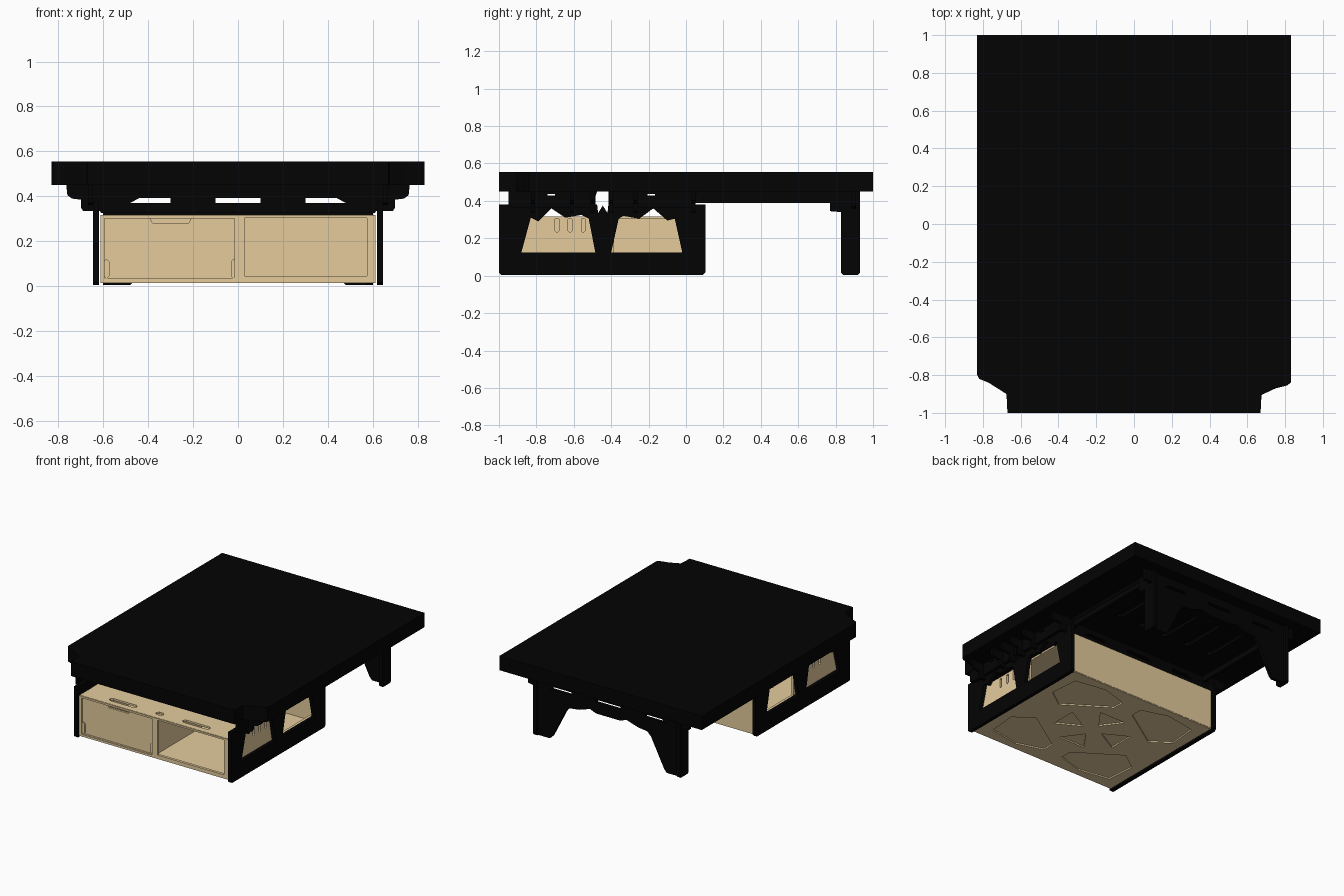
import bpy, bmesh
from mathutils import Matrix

cube = bpy.data.objects.get("Cube")
if cube:
    bpy.data.objects.remove(cube, do_unlink=True)


def material(name, rgb):
    m = bpy.data.materials.new(name)
    m.use_nodes = True
    m.diffuse_color = (*rgb, 1)
    m.node_tree.nodes["Principled BSDF"].inputs["Base Color"].default_value = (*rgb, 1)
    return m


BLACK = material("black", (0.001, 0.001, 0.001))
WOOD = material("birch wood", (0.78, 0.60, 0.335))

# Sheet planes: local drawing axes to world axes
PLANES = {
    "xy": Matrix.Identity(4),
    "xz": Matrix(((1, 0, 0, 0), (0, 0, -1, 0), (0, 1, 0, 0), (0, 0, 0, 1))),
    "yz": Matrix(((0, 0, 1, 0), (1, 0, 0, 0), (0, 1, 0, 0), (0, 0, 0, 1))),
}


def sheet(name, plane, lo, hi, mat, outline, holes=()):
    """Flat sheet cut from an outline with holes, between lo and hi on its normal."""
    cu = bpy.data.curves.new(name, "CURVE")
    cu.dimensions = "2D"
    cu.fill_mode = "BOTH"
    cu.extrude = (hi - lo) / 2
    for pts in (outline, *holes):
        sp = cu.splines.new("POLY")
        sp.points.add(len(pts) - 1)
        for p, (a, b) in zip(sp.points, pts):
            p.co = (a, b, 0, 1)
        sp.use_cyclic_u = True
    tmp = bpy.data.objects.new(name + "_curve", cu)
    bpy.context.collection.objects.link(tmp)
    dg = bpy.context.evaluated_depsgraph_get()
    me = bpy.data.meshes.new_from_object(tmp.evaluated_get(dg))
    bpy.data.objects.remove(tmp, do_unlink=True)
    mid = (lo + hi) / 2 * (-1 if plane == "xz" else 1)
    me.transform(PLANES[plane] @ Matrix.Translation((0, 0, mid)))
    bm = bmesh.new()
    bm.from_mesh(me)
    bmesh.ops.remove_doubles(bm, verts=bm.verts, dist=1e-5)
    bmesh.ops.recalc_face_normals(bm, faces=bm.faces)
    for f in bm.faces:
        f.smooth = False
    bm.to_mesh(me)
    bm.free()
    me.name = name
    me.materials.clear()
    me.materials.append(mat)
    ob = bpy.data.objects.new(name, me)
    bpy.context.collection.objects.link(ob)
    return ob


def rect(a0, a1, b0, b1, c=0.0):
    """Rectangle with chamfered corners."""
    if not c:
        return [(a0, b0), (a1, b0), (a1, b1), (a0, b1)]
    return [(a0 + c, b0), (a1 - c, b0), (a1, b0 + c), (a1, b1 - c),
            (a1 - c, b1), (a0 + c, b1), (a0, b1 - c), (a0, b0 + c)]


def both(half):
    """Complete a right-hand half outline by mirroring it across x = 0."""
    return half + [(-a, b) for a, b in reversed(half)]


# Bed platform with notched front corners
sheet("bed_platform", "xy", 0.45, 0.555, BLACK,
      [(0.83, 1), (0.83, -0.84), (0.81, -0.855), (0.75, -0.87), (0.675, -0.905),
       (0.67, -1), (-0.67, -1), (-0.675, -0.9), (-0.77, -0.84), (-0.82, -0.82),
       (-0.83, -0.80), (-0.83, 1)])

# Slatted support and rails under the rear half
sheet("slat_panel", "xy", 0.43, 0.452, BLACK, rect(-0.60, 0.60, 0.05, 0.86),
      [rect(x - 0.025, x + 0.025, 0.3, 0.66, 0.02) for x in (-0.4, -0.2, 0, 0.2, 0.4)])
for s, side in ((1, "left"), (-1, "right")):
    lo, hi = sorted((s * 0.57, s * 0.595))
    sheet(side + "_rail", "yz", lo, hi, BLACK, rect(0.05, 0.86, 0.39, 0.452))

# Crossbars with slots and stepped wings
SLOTS = [[(a, 0.37), (b, 0.37), (b - e, 0.392), (a + d, 0.392)]
         for a, b, d, e in ((-0.48, -0.3, 0.04, 0), (-0.1, 0.1, 0, 0), (0.3, 0.48, 0, 0.04))]
WING = [(0.61, 0.325), (0.615, 0.335), (0.69, 0.335), (0.70, 0.35), (0.70, 0.385),
        (0.74, 0.39), (0.76, 0.405), (0.765, 0.452)]
for i, y in enumerate((-0.62, -0.28, 0.03)):
    sheet(f"crossbar_{i + 1}", "xz", y, y + 0.022, BLACK, both(WING), SLOTS)

# Side walls with two jagged-top windows each, and their upper brackets
WINDOWS = [
    [(-0.88, 0.125), (-0.485, 0.125), (-0.52, 0.305), (-0.56, 0.325), (-0.645, 0.31),
     (-0.72, 0.36), (-0.79, 0.29), (-0.83, 0.31)],
    [(-0.40, 0.125), (-0.02, 0.125), (-0.06, 0.305), (-0.10, 0.295), (-0.175, 0.36),
     (-0.25, 0.305), (-0.335, 0.32), (-0.36, 0.305)],
]
WALL = [(-0.99, 0.005), (0.09, 0.005), (0.105, 0.02), (0.105, 0.38), (-0.415, 0.38),
        (-0.42, 0.335), (-0.445, 0.375), (-0.47, 0.335), (-0.475, 0.38),
        (-1, 0.38), (-1, 0.015)]
for s, side in ((1, "left"), (-1, "right")):
    lo, hi = sorted((s * 0.618, s * 0.645))
    sheet(side + "_side_wall", "yz", lo, hi, BLACK, WALL, WINDOWS)
    lo, hi = sorted((s * 0.645, s * 0.668))
    for part, a, b in (("front", -0.95, -0.475), ("rear", -0.415, 0.06)):
        sheet(f"{side}_{part}_bracket", "yz", lo, hi, BLACK,
              [(a, 0.452), (a, 0.37), (a + 0.05, 0.362), (b - 0.04, 0.362),
               (b - 0.01, 0.38), (b - 0.01, 0.42), (b, 0.452)],
              [rect(a + 0.21, a + 0.25, 0.43, 0.438)])
    for i, y in enumerate((-0.83, -0.51, -0.41)):
        sheet(f"{side}_wing_{i + 1}", "xz", y, y + 0.02, BLACK,
              [(s * a, b) for a, b in WING[2:] + [(0.645, 0.452), (0.645, 0.335)]])

# Rear leg frame: arched panel plus side returns
sheet("rear_panel", "xz", 0.885, 0.91, BLACK,
      both([(0.10, 0.29), (0.15, 0.31), (0.24, 0.28), (0.32, 0.27), (0.35, 0.24),
            (0.46, 0.025), (0.48, 0.005), (0.58, 0.005), (0.60, 0.02), (0.60, 0.36),
            (0.66, 0.37), (0.66, 0.452)]), SLOTS)
for s, side in ((1, "left"), (-1, "right")):
    lo, hi = sorted((s * 0.575, s * 0.602))
    sheet(side + "_rear_leg", "yz", lo, hi, BLACK,
          [(0.84, 0.005), (0.92, 0.005), (0.93, 0.015), (0.93, 0.452), (0.86, 0.452),
           (0.86, 0.425), (0.81, 0.452), (0.77, 0.452), (0.77, 0.345), (0.83, 0.34),
           (0.83, 0.015)])

# Storage box: lid with grip slots, back and divider
sheet("box_lid", "xy", 0.303, 0.317, WOOD, rect(-0.612, 0.612, -0.98, 0.09),
      [rect(x - w, x + w, -0.935, -0.895, 0.015) for x, w in ((-0.3, 0.11), (0, 0.03), (0.3, 0.11))])
sheet("box_back", "xz", 0.075, 0.092, WOOD, rect(-0.612, 0.612, 0.02, 0.305))
sheet("box_divider", "yz", -0.015, 0.005, WOOD, rect(-0.975, 0.08, 0.03, 0.305))

# Floor with shallow relief pockets
corner = [(0.08, 0.42), (0.28, 0.48), (0.52, 0.44), (0.54, 0.22), (0.40, 0.12), (0.08, 0.33)]
pockets = [[(sx * a, sy * b - 0.445) for a, b in corner] for sx in (1, -1) for sy in (1, -1)]
pockets += [[(s * 0.08, -0.445), (s * 0.26, -0.345), (s * 0.26, -0.545)] for s in (1, -1)]
pockets += [[(0, s * 0.07 - 0.445), (0.11, s * 0.22 - 0.445), (-0.11, s * 0.22 - 0.445)]
            for s in (1, -1)]
sheet("box_floor", "xy", 0.024, 0.035, WOOD, rect(-0.612, 0.612, -0.98, 0.09))
sheet("floor_relief", "xy", 0.014, 0.024, WOOD, rect(-0.612, 0.612, -0.98, 0.09), pockets)

# Box sides: tall and notched from the top in front, low at the rear
side_top = [(-0.385, 0.12), (-0.385, 0.305)]
for y in (-0.55, -0.62, -0.69):
    side_top += [(y + 0.01, 0.305), (y + 0.01, 0.24), (y, 0.23), (y - 0.01, 0.24), (y - 0.01, 0.305)]
for s, side in ((1, "left"), (-1, "right")):
    lo, hi = sorted((s * 0.595, s * 0.612))
    sheet(side + "_box_side", "yz", lo, hi, WOOD,
          [(-0.975, 0.03), (0.08, 0.03), (0.08, 0.12)] + side_top + [(-0.975, 0.305)])

# Front: closed drawer with grips, and a framed open compartment
sheet("drawer_front", "xz", -0.968, -0.952, WOOD,
      [(-0.595, 0.035), (-0.015, 0.035), (-0.015, 0.30), (-0.21, 0.30), (-0.22, 0.28),
       (-0.38, 0.28), (-0.39, 0.30), (-0.595, 0.30)])
sheet("drawer_inner_panel", "xz", -0.93, -0.918, WOOD, rect(-0.595, -0.015, 0.035, 0.303))
for x in (-0.585, -0.02):
    sheet("drawer_latch", "xz", -0.976, -0.968, WOOD, rect(x - 0.012, x + 0.012, 0.035, 0.12, 0.01))
sheet("front_frame", "xz", -0.985, -0.965, WOOD, rect(-0.612, 0.612, 0.018, 0.315),
      [rect(-0.595, -0.015, 0.033, 0.302), rect(0.03, 0.575, 0.045, 0.303)])
